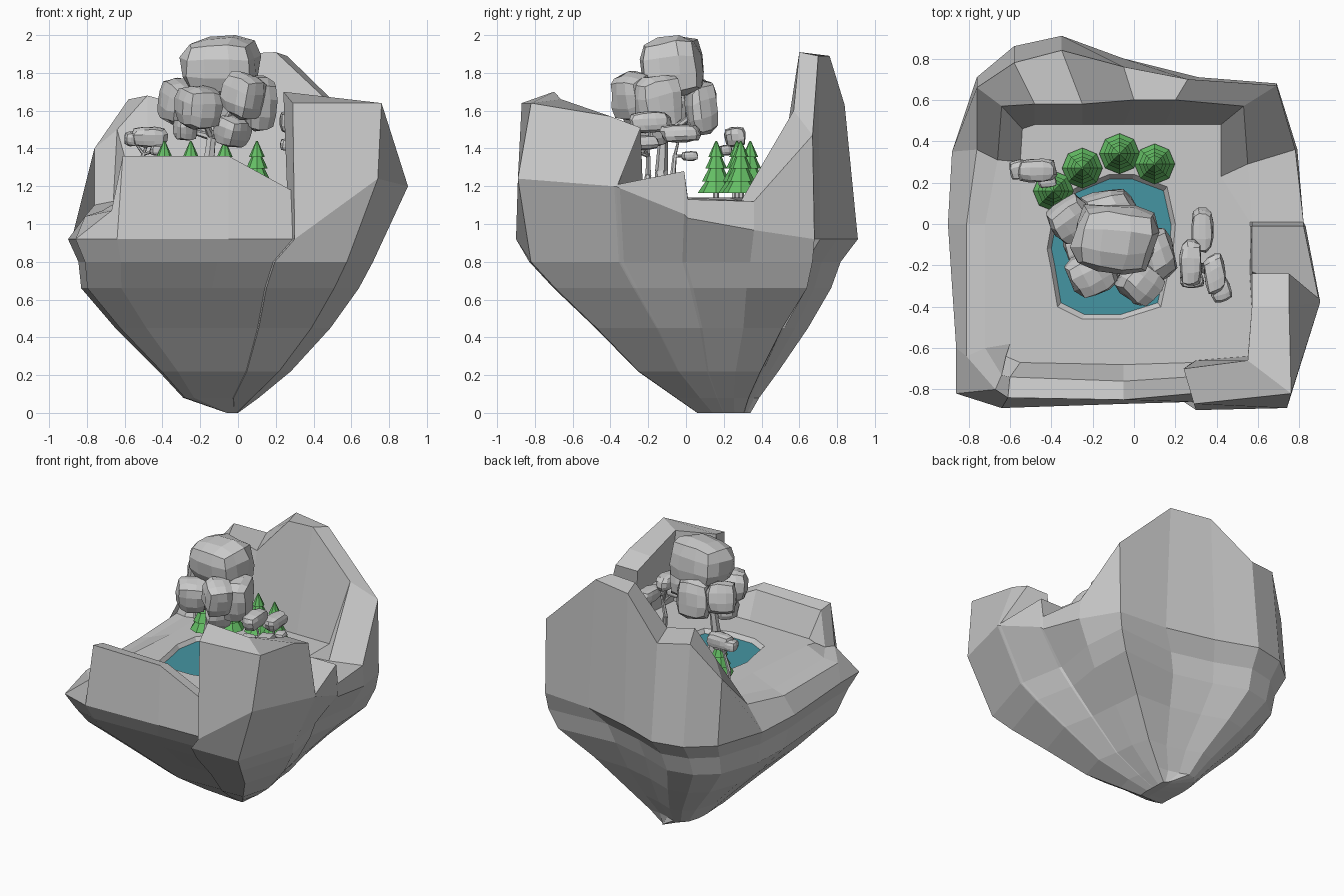
import bpy, bmesh, math, random
from mathutils import Vector, Matrix

random.seed(4)
FLOOR = 1.14


def finish(bm, name, color=None):
    bmesh.ops.recalc_face_normals(bm, faces=bm.faces)
    mesh = bpy.data.meshes.new(name)
    bm.to_mesh(mesh)
    bm.free()
    ob = bpy.data.objects.new(name, mesh)
    bpy.context.collection.objects.link(ob)
    if color:
        mat = bpy.data.materials.new(name + "_colour")
        mat.diffuse_color = (*color, 1)
        mesh.materials.append(mat)
    return ob


def loft(bm, rings):
    # skins the rings and caps the last one, returns the open first ring
    rows = [[bm.verts.new(p) for p in r] for r in rings]
    n = len(rows[0])
    for a, b in zip(rows, rows[1:]):
        for i in range(n):
            bm.faces.new((a[i], a[(i + 1) % n], b[(i + 1) % n], b[i]))
    bm.faces.new(rows[-1])
    return [bm.edges.get((rows[0][i], rows[0][i - 1])) for i in range(n)]


def limb(bm, p, q, r0, r1):
    p, q = Vector(p), Vector(q)
    d = q - p
    m = Matrix.Translation((p + q) / 2) @ d.to_track_quat('Z', 'Y').to_matrix().to_4x4()
    bmesh.ops.create_cone(bm, cap_ends=True, segments=6, radius1=r0, radius2=r1, depth=d.length, matrix=m)


def blob(bm, c, half, turn=0.0, tilt=0.0):
    # rounded, irregular block scaled to fit its half sizes
    tmp = bmesh.new()
    bmesh.ops.create_cube(tmp, size=2)
    bmesh.ops.subdivide_edges(tmp, edges=tmp.edges[:], cuts=2, use_grid_fill=True)
    rot = Matrix.Rotation(turn, 3, 'Z') @ Matrix.Rotation(tilt, 3, 'X')
    for v in tmp.verts:
        s = v.co.normalized()
        v.co = rot @ (v.co.lerp(s * 1.25, 0.66) * random.uniform(0.93, 1.07))
    big = [max(abs(v.co[k]) for v in tmp.verts) for k in range(3)]
    new = {v: bm.verts.new([c[k] + v.co[k] / big[k] * half[k] for k in range(3)]) for v in tmp.verts}
    for f in tmp.faces:
        bm.faces.new([new[v] for v in f.verts])
    tmp.free()


# island: outlines run anticlockwise from the front right tower
foot = [(.3, -.66), (.55, -.64), (.57, -.4), (.56, -.25), (.56, -.21), (.56, -.01), (.56, .01),
        (.42, .23), (.42, .48), (.15, .48), (-.05, .48), (-.25, .48), (-.48, .48), (-.54, .46),
        (-.55, .3), (-.55, 0), (-.6, -.58), (-.62, -.64), (-.55, -.67), (-.05, -.68), (.28, -.67)]
inner = [(.24, -.7, 1.7), (.55, -.66, 1.66), (.57, -.4, 1.56), (.57, -.24, 1.51), (.57, -.23, 1.22),
         (.57, -.01, 1.28), (.57, .01, 1.14), (.55, .29, 1.12), (.53, .57, 1.6), (.2, .6, 1.91),
         (0, .6, 1.9), (-.25, .58, 1.62), (-.48, .58, 1.68), (-.64, .57, 1.5), (-.66, .31, 1.12),
         (-.72, 0, 1.07), (-.72, -.6, 1.07), (-.64, -.73, 1.08), (-.6, -.74, 1.34),
         (-.05, -.76, 1.34), (.26, -.74, 1.18)]
outer = [(.29, -.87, 1.64), (.76, -.82, 1.64), (.75, -.4, 1.57), (.75, -.24, 1.51), (.893, -.36, 1.21),
         (.82, -.01, 1.28), (.82, .01, 1.13), (.78, .36, 1.12), (.69, .67, 1.47), (.26, .7, 1.89),
         (-.05, .76, 1.89), (-.35, .84, 1.63), (-.58, .78, 1.66), (-.76, .66, 1.4), (-.76, .36, 1.1),
         (-.81, 0, 1.04), (-.81, -.64, 1.04), (-.67, -.8, 1.07), (-.61, -.84, 1.36),
         (-.05, -.85, 1.36), (.28, -.82, 1.18)]
waist = [(.3, -.9), (.74, -.89), (.9, -.38), (.9, -.37), (.895, -.35), (.83, -.01), (.82, .01),
         (.79, .36), (.69, .68), (.31, .71), (-.05, .8), (-.35, .91), (-.58, .86), (-.76, .71),
         (-.88, .35), (-.9, 0), (-.86, -.6), (-.86, -.82), (-.64, -.89), (-.05, -.87), (.29, -.86)]


def waist_z(x, y):
    # the waist climbs under the right side and the tower
    return 1.24 if (x, y) == (.74, -.89) else max(.92, .82 + (x - .72) * 2.11)


rings = [[(x, y, FLOOR) for x, y in foot], inner, outer, [(x, y, waist_z(x, y)) for x, y in waist]]
# underside: shrinking copies of the waist (z, centre x, half x, centre y, half y)
for z, cx, hx, cy, hy in ((.8, -.065, .78, -.01, .82), (.66, -.095, .735, .03, .73), (.45, -.08, .57, .08, .56),
                          (.22, -.07, .35, .115, .37), (.08, -.09, .2, .165, .22), (0, -.03, .03, .2, .14)):
    rings.append([(cx + x * hx / .9, cy + y * hy / .9, z) for x, y in waist])
# back right corner bulges out lower down
rings[4][7:9] = [(.7, .34, .8), (.67, .67, .8)]
rings[5][7:9] = [(.62, .32, .66), (.61, .64, .66)]
rings[6][8] = (.4, .51, .45)

# pond outline, sunk into the island floor
pond = [(-.37, -.4), (-.25, -.46), (-.06, -.46), (.13, -.4), (.19, -.12), (.2, 0), (.16, .18),
        (0, .24), (-.12, .24), (-.29, .17), (-.39, .05), (-.42, -.12), (-.4, -.22)]


def pond_ring(s, z):
    return [(-.11 + (x + .11) * s, -.11 + (y + .11) * s, z) for x, y in pond]


bm = bmesh.new()
rim = loft(bm, rings)
rim += loft(bm, [pond_ring(1, FLOOR), pond_ring(.93, FLOOR - .03), pond_ring(.9, FLOOR - .05)])
bmesh.ops.triangle_fill(bm, edges=rim, use_beauty=True, use_dissolve=False)
finish(bm, "floating_island")
bm = bmesh.new()
bm.faces.new([bm.verts.new(p) for p in pond_ring(.935, FLOOR - .028)])
finish(bm, "pond_water", (.06, .3, .36))

# pines: stacked eight sided cones
for i, (x, y) in enumerate(((-.39, .16), (-.25, .27), (-.07, .34), (.1, .29))):
    bm = bmesh.new()
    for z, r, h in ((1.165, .098, .1), (1.225, .076, .1), (1.295, .057, .085), (1.355, .042, .085)):
        bmesh.ops.create_cone(bm, cap_ends=True, segments=8, radius1=r, radius2=.004 if z > 1.35 else r * .3,
                              depth=h, matrix=Matrix.Translation((x, y, z + h / 2)))
    finish(bm, f"pine_foliage_{i}", (.13, .52, .13))
    bm = bmesh.new()
    limb(bm, (x, y, 1.12), (x, y, 1.18), .016, .016)
    finish(bm, f"pine_trunk_{i}")


def leafy_tree(name, path, pads):
    # trunk along a path, a branch from its last bend to every foliage pad
    bm = bmesh.new()
    r = path[0]
    pts = path[1:]
    for a, b in zip(pts, pts[1:]):
        limb(bm, a, b, r, r * .75)
        r *= .75
    for c, _, _, _ in pads:
        limb(bm, pts[-1], c, r * .8, r * .4)
    finish(bm, name + "_trunk")
    bm = bmesh.new()
    for c, half, turn, tilt in pads:
        blob(bm, c, half, turn, tilt)
    finish(bm, name + "_foliage")


# large central tree
leafy_tree("large_tree", (.045, (-.13, -.12, 1.12), (-.16, -.13, 1.28), (-.14, -.12, 1.46)), [
    ((-.09, -.07, 1.835), (.22, .175, .165), -.12, .1),
    ((-.31, .02, 1.65), (.125, .13, .13), .6, .3),
    ((-.21, -.24, 1.62), (.135, .12, .12), .5, .2),
    ((.03, -.28, 1.68), (.125, .12, .13), .9, .3),
    ((.11, -.15, 1.64), (.1, .135, .15), .4, .2),
    ((-.12, .08, 1.61), (.14, .09, .155), .3, .2),
    ((-.28, -.1, 1.5), (.065, .1, .06), .4, .1),
    ((-.03, -.18, 1.49), (.105, .13, .085), .8, .3)])
# small flat topped trees
leafy_tree("left_tree", (.02, (-.52, .26, 1.1), (-.54, .26, 1.25), (-.5, .26, 1.37)), [
    ((-.47, .26, 1.46), (.1, .06, .055), .0, .1),
    ((-.56, .265, 1.45), (.045, .05, .04), .2, .1),
    ((-.42, .21, 1.39), (.05, .035, .03), .2, .1)])
leafy_tree("right_tree_back", (.02, (.34, -.06, 1.12), (.36, -.07, 1.25), (.33, -.06, 1.36)), [
    ((.33, -.03, 1.48), (.055, .11, .05), .0, .1),
    ((.34, .02, 1.36), (.04, .045, .026), .2, .1)])
leafy_tree("right_tree_front", (.022, (.34, -.22, 1.12), (.31, -.2, 1.26), (.33, -.2, 1.36)), [
    ((.275, -.19, 1.54), (.055, .115, .06), .0, .1),
    ((.39, -.24, 1.43), (.055, .1, .04), .3, .1),
    ((.42, -.32, 1.4), (.055, .06, .035), .3, .1),
    ((.28, -.27, 1.42), (.06, .04, .035), .1, .1)])
